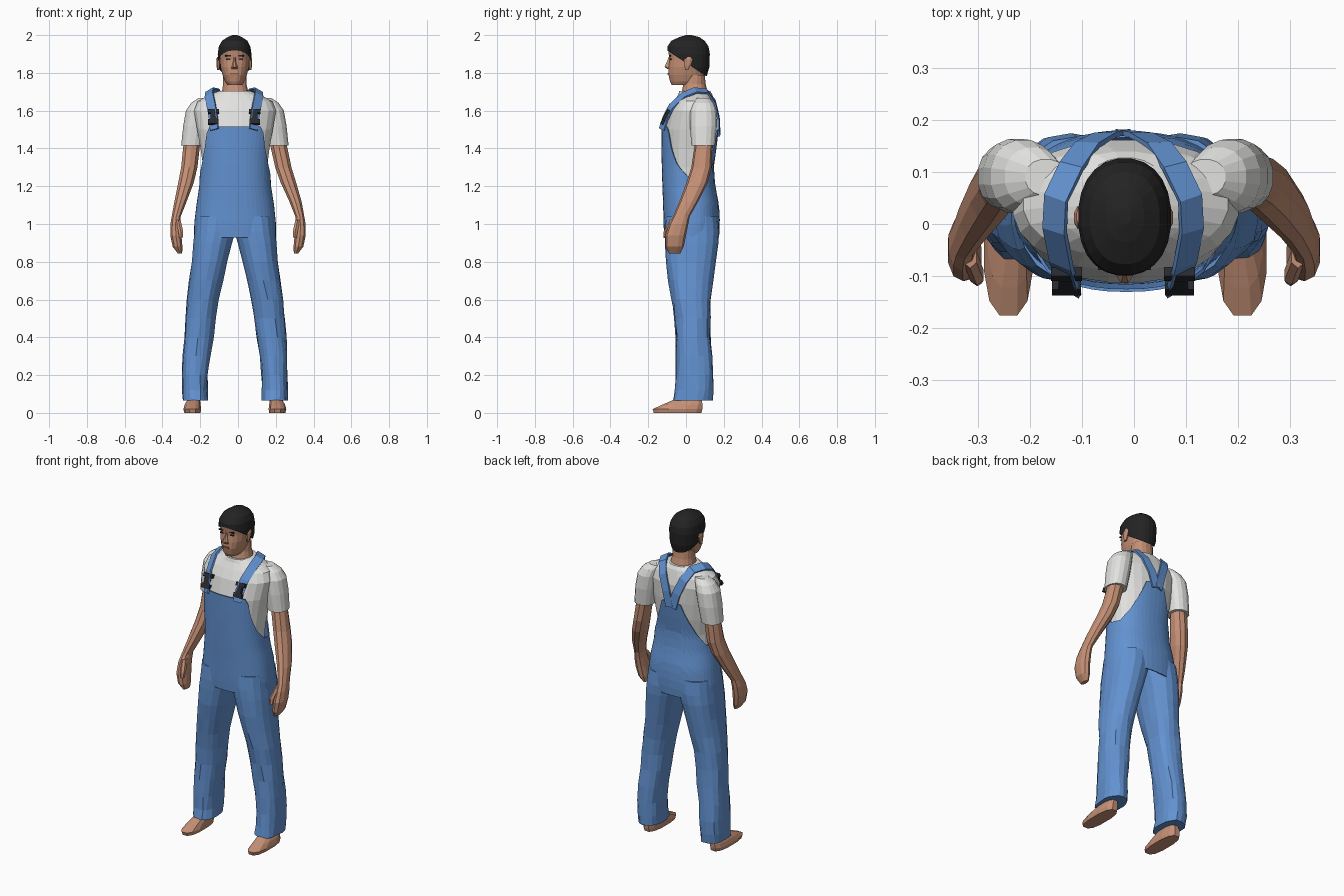
import bpy, bmesh, math, random
from mathutils import Vector, Matrix

random.seed(4)


def material(name, rgb):
    m = bpy.data.materials.new(name)
    m.diffuse_color = (*rgb, 1)
    return m


SKIN = material("skin", (0.56, 0.28, 0.18))
DENIM = material("blue denim", (0.125, 0.29, 0.64))
COTTON = material("white cotton", (0.76, 0.76, 0.75))
HAIR = material("black hair", (0.017, 0.017, 0.017))
PLASTIC = material("dark buckle", (0.02, 0.022, 0.028))
LIP = material("lip brown", (0.30, 0.11, 0.08))


def finish(name, bm, mat, thickness=0):
    bmesh.ops.recalc_face_normals(bm, faces=bm.faces)
    me = bpy.data.meshes.new(name)
    bm.to_mesh(me)
    bm.free()
    me.materials.append(mat)
    ob = bpy.data.objects.new(name, me)
    bpy.context.collection.objects.link(ob)
    if thickness:
        s = ob.modifiers.new("thickness", 'SOLIDIFY')
        s.thickness, s.offset = thickness, 0
    return ob


def oval(a, bounds, e):
    """Point at angle a on a rounded oval filling x0..x1, y0..y1."""
    x0, x1, y0, y1 = bounds
    c, s = math.cos(a), math.sin(a)
    return ((x0 + x1) / 2 + (x1 - x0) / 2 * math.copysign(abs(c) ** (2 / e), c),
            (y0 + y1) / 2 + (y1 - y0) / 2 * math.copysign(abs(s) ** (2 / e), s))


def grid(bm, rows, caps=True):
    vr = [[bm.verts.new(p) for p in r] for r in rows]
    for a, b in zip(vr, vr[1:]):
        for j in range(len(a)):
            k = (j + 1) % len(a)
            bm.faces.new((a[j], a[k], b[k], b[j]))
    if caps:
        bm.faces.new(vr[0])
        bm.faces.new(vr[-1])


def loft(name, mat, rings, n=16, e=2.2, jitter=0):
    """Skin through horizontal ovals given as (z, x0, x1, y0, y1)."""
    bm = bmesh.new()
    rows = []
    for z, *b in rings:
        row = []
        for j in range(n):
            x, y = oval((j + 0.5) * math.tau / n, b, e)
            d = [random.uniform(-jitter, jitter) if z < 0.75 else 0 for _ in "xy"]
            row.append((x + d[0], y + d[1], z))
        rows.append(row)
    grid(bm, rows)
    return finish(name, bm, mat)


def pair(name, mat, rings, total=lambda z: -0.033, **kw):
    """Left part and its mirror image; total(z) is the sum of mirrored x values."""
    loft("left_" + name, mat, rings, **kw)
    loft("right_" + name, mat,
         [(z, total(z) - x1, total(z) - x0, y0, y1) for z, x0, x1, y0, y1 in rings], **kw)


def lerp_table(table, t):
    for a, b in zip(table, table[1:]):
        if t <= b[0]:
            f = max(0, (t - a[0]) / (b[0] - a[0]))
            return [p + (q - p) * f for p, q in zip(a[1:], b[1:])]
    return list(table[-1][1:])


def box(name, mat, loc, size, tilt=0):
    bm = bmesh.new()
    bmesh.ops.create_cube(bm, size=1, matrix=Matrix.Translation(loc)
                          @ Matrix.Rotation(tilt, 4, 'X') @ Matrix.Diagonal((*size, 1)))
    return finish(name, bm, mat)


# Head, neck and face
loft("head", SKIN, [(1.735, -.055, .02, -.075, .04), (1.755, -.07, .035, -.086, .08),
                    (1.79, -.083, .048, -.094, .10), (1.83, -.093, .058, -.093, .108),
                    (1.87, -.097, .061, -.088, .112), (1.92, -.097, .061, -.096, .112),
                    (1.96, -.085, .05, -.08, .10), (1.985, -.05, .02, -.04, .07)], n=20)
loft("neck", SKIN, [(1.66, -.095, .065, -.03, .13), (1.70, -.086, .056, -.024, .115),
                    (1.74, -.08, .046, -.015, .105), (1.79, -.08, .046, 0, .10)])
loft("nose", SKIN, [(1.82, -.036, 0, -.10, -.07), (1.832, -.034, -.002, -.115, -.07),
                    (1.86, -.026, -.01, -.102, -.07), (1.885, -.024, -.012, -.092, -.07)], n=8)
box("lips", LIP, (-.018, -.0935, 1.795), (.042, .008, .008))
for side in (-1, 1):
    box("eyebrow", HAIR, (-.018 + side * .034, -.084, 1.891), (.034, .009, .006))
    box("eye", PLASTIC, (-.018 + side * .033, -.081, 1.873), (.02, .009, .007))
    x = -.02 + side * .085
    loft("ear", SKIN, [(1.815, x - .006, x + .006, -.005, .012), (1.84, x - .01, x + .01, -.01, .025),
                       (1.87, x - .011, x + .011, -.01, .035), (1.885, x - .006, x + .006, 0, .03)], n=8)

# Hair cap, cut along the sloping hairline
hair = bmesh.new()
rows = []
for z, *b in [(1.74, -.08, .045, -.08, .09), (1.78, -.095, .058, -.095, .11),
              (1.83, -.104, .068, -.098, .124), (1.90, -.108, .072, -.101, .127),
              (1.94, -.102, .066, -.099, .12), (1.97, -.085, .05, -.078, .1),
              (1.99, -.055, .02, -.035, .07), (2.0, -.03, -.005, 0, .03)]:
    rows.append([(*oval((j + .5) * math.tau / 24, b, 2.2), z) for j in range(24)])
grid(hair, rows)
bmesh.ops.bisect_plane(hair, geom=hair.verts[:] + hair.edges[:] + hair.faces[:],
                       plane_co=(0, 0, 1.853), plane_no=(0, .66, 1), clear_inner=True)
finish("hair", hair, HAIR)

# T-shirt with sleeves
loft("shirt_body", COTTON, [(1.2, -.18, .15, -.10, .12), (1.3, -.185, .155, -.107, .13),
                            (1.4, -.2, .168, -.114, .15), (1.5, -.218, .186, -.114, .16),
                            (1.6, -.235, .203, -.09, .163), (1.65, -.215, .183, -.063, .15),
                            (1.685, -.15, .118, -.042, .14), (1.705, -.1, .068, -.036, .128)], n=24)
pair("sleeve", COTTON, [(1.415, -.302, -.183, .027, .155), (1.52, -.291, -.165, .02, .165),
                        (1.60, -.277, -.15, .02, .163), (1.64, -.25, -.14, .035, .148),
                        (1.667, -.21, -.13, .055, .125)])

# Bare arms and half-closed hands
swing = lambda z: -.03 * min(1, max(0, (z - 1.15) / .25))
pair("arm", SKIN, [(.845, -.32, -.295, -.09, -.03), (.88, -.347, -.293, -.108, -.012),
                   (.94, -.36, -.298, -.11, 0), (1.0, -.359, -.302, -.09, .012),
                   (1.04, -.352, -.302, -.068, .02), (1.12, -.338, -.27, -.035, .065),
                   (1.22, -.318, -.232, .003, .115), (1.30, -.303, -.213, .028, .135),
                   (1.41, -.292, -.2, .045, .14), (1.5, -.28, -.2, .05, .14)], total=swing, n=10)
pair("thumb", SKIN, [(.925, -.312, -.292, -.12, -.095), (.96, -.318, -.288, -.118, -.08),
                     (1.02, -.33, -.302, -.085, -.04)], total=swing, n=6)

# Overalls: seat, bib and back panel in one skin whose hem height follows the angle
BODY = [(.93, -.229, .197, -.112, .172), (1.0, -.229, .198, -.116, .177), (1.1, -.217, .188, -.118, .172),
        (1.2, -.202, .172, -.122, .152), (1.3, -.198, .167, -.125, .144),
        (1.4, -.208, .175, -.127, .158), (1.52, -.222, .192, -.128, .172)]
HEM = [(0, 1.515), (42, 1.515), (50, 1.42), (65, 1.33), (90, 1.25), (112, 1.24),
       (135, 1.31), (155, 1.41), (166, 1.5), (180, 1.5)]
bm = bmesh.new()
rows = []
for i in range(13):
    row = []
    for j in range(48):
        a = j * math.tau / 48
        from_front = math.degrees(math.acos(max(-1, min(1, -math.sin(a)))))
        z = .93 + (lerp_table(HEM, from_front)[0] - .93) * i / 12
        row.append((*oval(a, lerp_table(BODY, z), 2.3), z))
    rows.append(row)
grid(bm, rows, caps=False)
finish("overalls_body", bm, DENIM, .006)

# Trouser legs, creased below the knee, and bare feet
pair("trouser_leg", DENIM, [
    (.065, -.295, -.158, -.07, .138), (.12, -.298, -.16, -.058, .143), (.2, -.297, -.158, -.055, .142),
    (.3, -.293, -.147, -.053, .137), (.4, -.288, -.13, -.053, .13), (.5, -.28, -.12, -.06, .128),
    (.6, -.27, -.105, -.075, .13), (.7, -.258, -.08, -.092, .143), (.8, -.245, -.056, -.106, .158),
    (.9, -.238, -.03, -.112, .172), (.96, -.231, -.012, -.113, .175), (1.04, -.224, 0, -.108, .168)],
    n=18, e=2.3, jitter=.004)
pair("foot", SKIN, [(0, -.285, -.197, -.174, .085), (.02, -.29, -.194, -.18, .09),
                    (.045, -.283, -.197, -.125, .09), (.07, -.268, -.2, -.065, .085),
                    (.13, -.26, -.2, -.03, .08)], n=12, e=2.6)

# Shoulder straps running from the bib over the shoulders to the back panel
PATH = [(-.125, -.127, 1.5), (-.13, -.108, 1.56), (-.14, -.078, 1.62), (-.153, -.012, 1.682),
        (-.15, .05, 1.707), (-.12, .112, 1.702), (-.09, .153, 1.645), (-.055, .172, 1.56),
        (-.03, .176, 1.47)]
for side in ("left", "right"):
    pts = [Vector(p if side == "left" else (-.042 - p[0], p[1], p[2])) for p in PATH]
    bm = bmesh.new()
    prev = None
    for i, p in enumerate(pts):
        t = pts[min(i + 1, len(pts) - 1)] - pts[max(i - 1, 0)]
        w = t.cross(p - Vector((-.02, .04, 1.48))).normalized() * .025
        cur = [bm.verts.new(p - w), bm.verts.new(p + w)]
        if prev:
            bm.faces.new((prev[0], prev[1], cur[1], cur[0]))
        prev = cur
    finish(side + "_strap", bm, DENIM, .01)
    # Clip buckle with a narrow waist
    x = pts[1].x
    for z, w, h in ((1.595, .06, .022), (1.568, .032, .04), (1.54, .056, .026)):
        box(side + "_buckle", PLASTIC, (x, -.114 + (z - 1.56) * .5, z), (w, .018, h), -.45)
